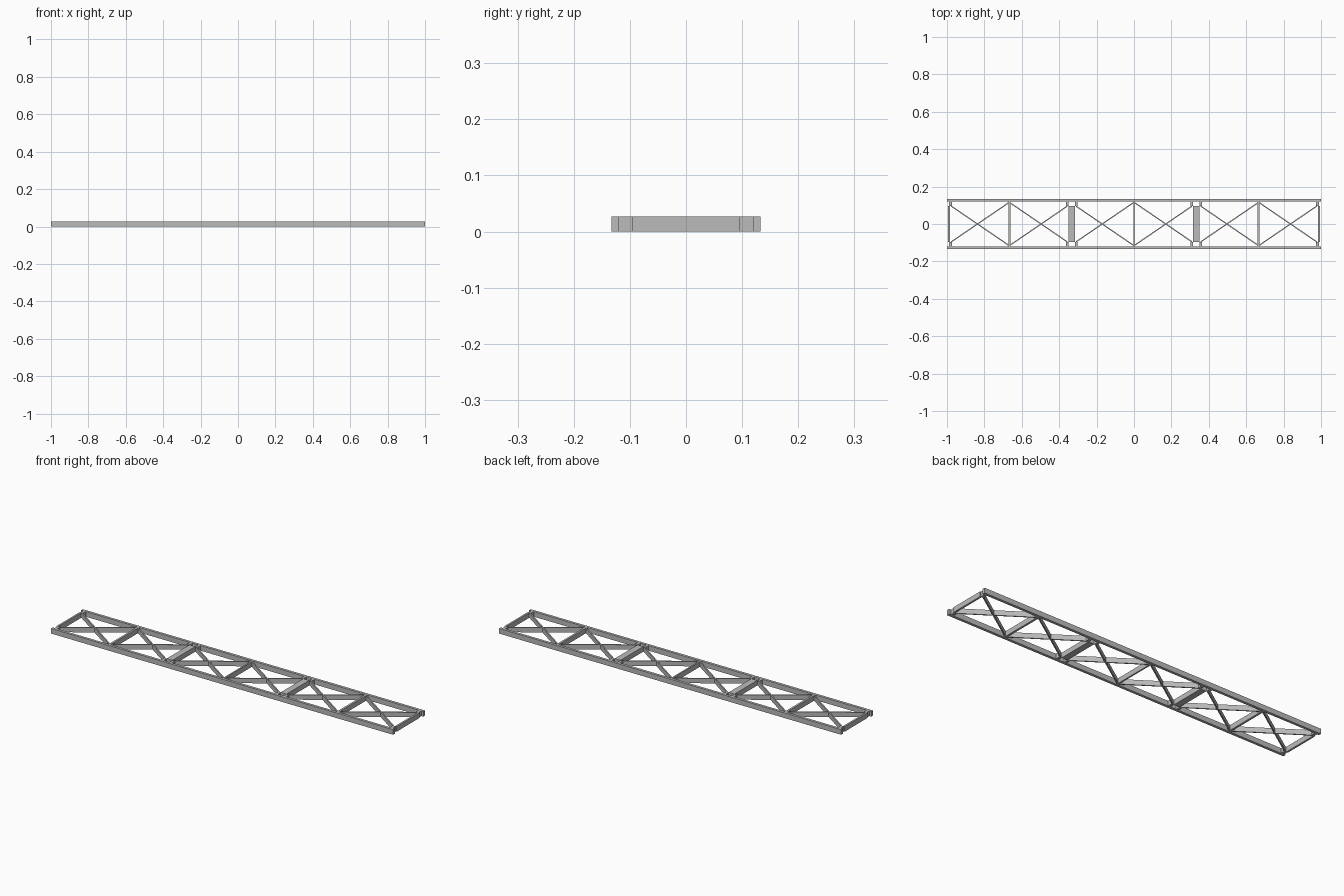
import bpy
from math import atan2, hypot

if "Cube" in bpy.data.objects:
    bpy.data.objects.remove(bpy.data.objects["Cube"], do_unlink=True)

steel = bpy.data.materials.new("grey steel")
steel.use_nodes = True
GREY = (0.5, 0.5, 0.5, 1)
steel.diffuse_color = GREY
steel.node_tree.nodes["Principled BSDF"].inputs["Base Color"].default_value = GREY

H = 0.027      # frame height
RAIL_IN = 0.119
RAIL_OUT = 0.133
BAR = 0.095    # half length of the short cross bars
BAY = 1 / 3


def box(name, x, y, sx, sy, angle=0, sz=H):
    bpy.ops.mesh.primitive_cube_add(size=1, location=(x, y, H / 2), rotation=(0, 0, angle))
    ob = bpy.context.object
    ob.name = name
    ob.scale = (sx, sy, sz)
    ob.data.materials.append(steel)


def strut(name, a, b, width):
    dx, dy = b[0] - a[0], b[1] - a[1]
    box(name, (a[0] + b[0]) / 2, (a[1] + b[1]) / 2, hypot(dx, dy), width, atan2(dy, dx), H * 0.96)


# Long side rails
for side in (-1, 1):
    box("side_rail", 0, side * (RAIL_IN + RAIL_OUT) / 2, 2, RAIL_OUT - RAIL_IN)

# Cross bars
box("centre_bar", 0, 0, 0.008, 2 * RAIL_IN)
for s in (-1, 1):
    box("thin_cross_bar", s * 2 * BAY, 0, 0.011, 2 * RAIL_IN)
    box("wide_cross_beam", s * BAY, 0, 0.034, 2 * BAR)
    box("end_bar", s * 0.989, 0, 0.01, 2 * BAR)

    # Connector blocks between the short bars and the rails
    for t in (-1, 1):
        y = t * (BAR + RAIL_IN) / 2
        box("end_block", s * 0.981, y, 0.016, RAIL_IN - BAR)
        for d in (-1, 1):
            box("beam_block", s * BAY + d * 0.024, y, 0.014, RAIL_IN - BAR)

        # Diagonal braces, crossing in every bay
        for inner, outer in ((0, BAY - 0.024), (2 * BAY, BAY + 0.024), (2 * BAY, 0.976)):
            strut("diagonal_brace", (s * inner, t * 0.116), (s * outer, -t * BAR), 0.006)
